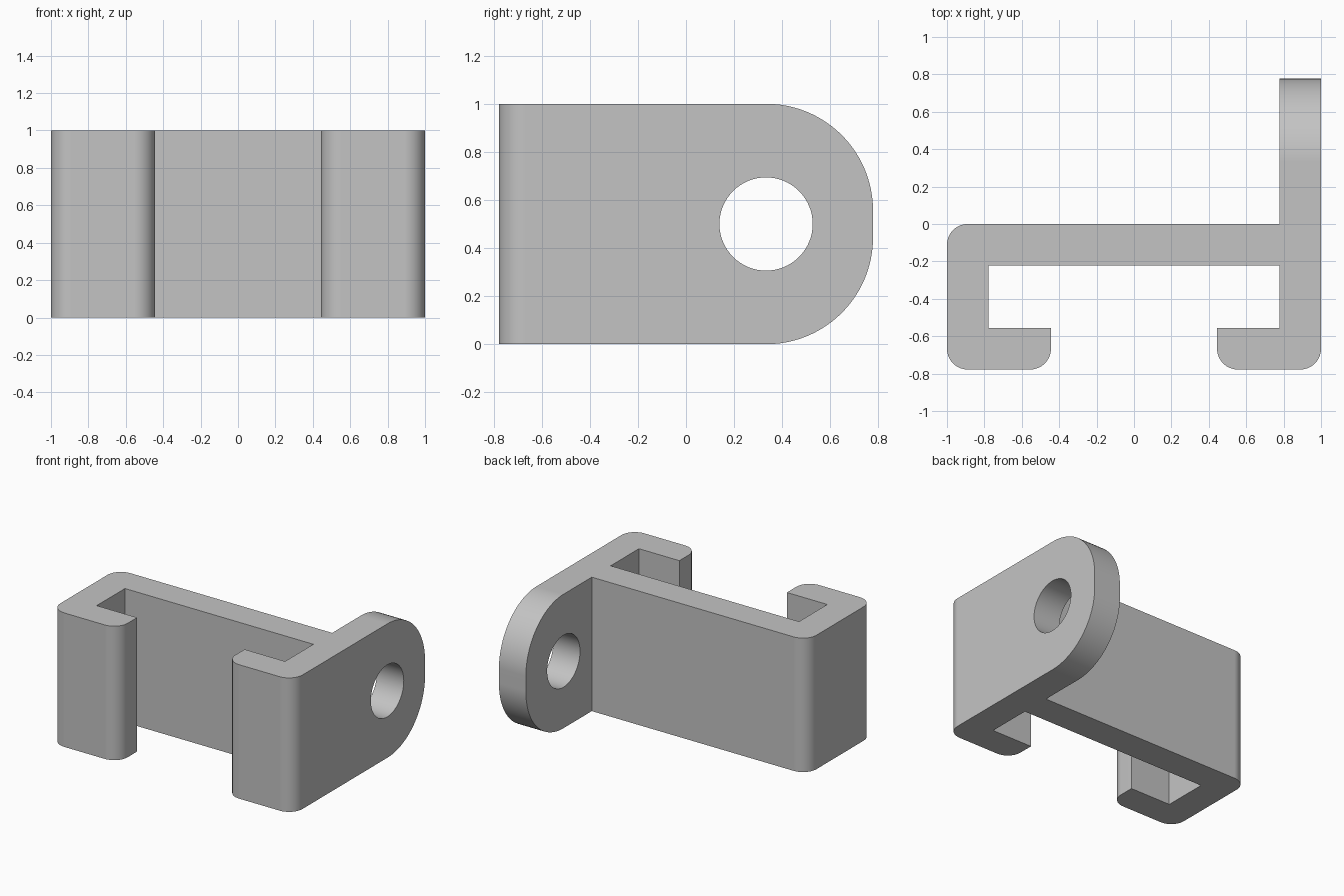
import bpy
import bmesh
import math
from mathutils import Vector, Matrix

if "Cube" in bpy.data.objects:
    bpy.data.objects.remove(bpy.data.objects["Cube"], do_unlink=True)

WALL = 0.222      # wall thickness
EDGE = 0.111      # outer corner radius
REACH = 0.778     # half depth
LIP = 0.444       # inner end of the hooks
TAB = 0.444       # tab corner radius
HOLE_Y = 0.333

grey = bpy.data.materials.new("plain_grey")
grey.use_nodes = True
grey.diffuse_color = (0.55, 0.55, 0.55, 1)
grey.node_tree.nodes["Principled BSDF"].inputs["Base Color"].default_value = grey.diffuse_color


def rounded(corners, steps):
    """Outline from (u, v, radius) right-angle corners."""
    points = []
    for i, (u, v, r) in enumerate(corners):
        p = Vector((u, v))
        if r == 0:
            points.append(p)
            continue
        before = (Vector(corners[i - 1][:2]) - p).normalized()
        after = (Vector(corners[(i + 1) % len(corners)][:2]) - p).normalized()
        centre = p + r * (before + after)
        for k in range(steps + 1):
            t = math.pi / 2 * k / steps
            points.append(centre - r * (after * math.cos(t) + before * math.sin(t)))
    return points


def prism(name, outline, low, high, along_x=False):
    """Extrude an outline along z, or along x with the outline in y and z."""
    bm = bmesh.new()
    face = bm.faces.new([bm.verts.new((p.x, p.y, low)) for p in outline])
    moved = bmesh.ops.extrude_face_region(bm, geom=[face])["geom"]
    bmesh.ops.translate(bm, vec=(0, 0, high - low),
                        verts=[v for v in moved if isinstance(v, bmesh.types.BMVert)])
    if along_x:
        turn = Matrix(((0, 0, 1), (1, 0, 0), (0, 1, 0))).to_4x4()
        bmesh.ops.transform(bm, matrix=turn, verts=bm.verts)
    bmesh.ops.recalc_face_normals(bm, faces=bm.faces)
    mesh = bpy.data.meshes.new(name)
    bm.to_mesh(mesh)
    bm.free()
    mesh.materials.append(grey)
    obj = bpy.data.objects.new(name, mesh)
    bpy.context.collection.objects.link(obj)
    return obj


def cut(target, tool, operation):
    """Apply a boolean and remove its helper."""
    tool.hide_render = True
    mod = target.modifiers.new(tool.name, 'BOOLEAN')
    mod.operation = operation
    mod.solver = 'EXACT'
    mod.object = tool
    bpy.context.view_layer.objects.active = target
    bpy.ops.object.modifier_apply(modifier=mod.name)
    bpy.data.objects.remove(tool, do_unlink=True)


# Hooked channel with one side wall running on into the tab
inner = 1 - WALL
plan = rounded([
    (-1, 0, EDGE), (-1, -REACH, EDGE), (-LIP, -REACH, EDGE),
    (-LIP, WALL - REACH, 0), (-inner, WALL - REACH, 0), (-inner, -WALL, 0),
    (inner, -WALL, 0), (inner, WALL - REACH, 0), (LIP, WALL - REACH, 0),
    (LIP, -REACH, EDGE), (1, -REACH, EDGE), (1, 1, 0), (inner, 1, 0), (inner, 0, 0),
], 10)
bracket = prism("clip_bracket", plan, -0.2, 1.2)

# Trim to height and round the tab end
side = rounded([(-1, 0, 0), (REACH, 0, TAB), (REACH, 1, TAB), (-1, 1, 0)], 24)
cut(bracket, prism("side_trim", side, -2, 2, True), 'INTERSECT')

# Round hole through the tab
ring = [Vector((HOLE_Y + 0.194 * math.cos(a), 0.5 + 0.194 * math.sin(a)))
        for a in (math.tau * k / 64 for k in range(64))]
cut(bracket, prism("hole_cutter", ring, 0.5, 1.5, True), 'DIFFERENCE')

# Smooth the rounds, keep the edges crisp and the walls flat
bpy.ops.object.select_all(action='DESELECT')
bracket.select_set(True)
bpy.context.view_layer.objects.active = bracket
bpy.ops.object.shade_smooth_by_angle(angle=math.radians(30))
flat = bracket.modifiers.new("flat_walls", 'WEIGHTED_NORMAL')
flat.keep_sharp = True
